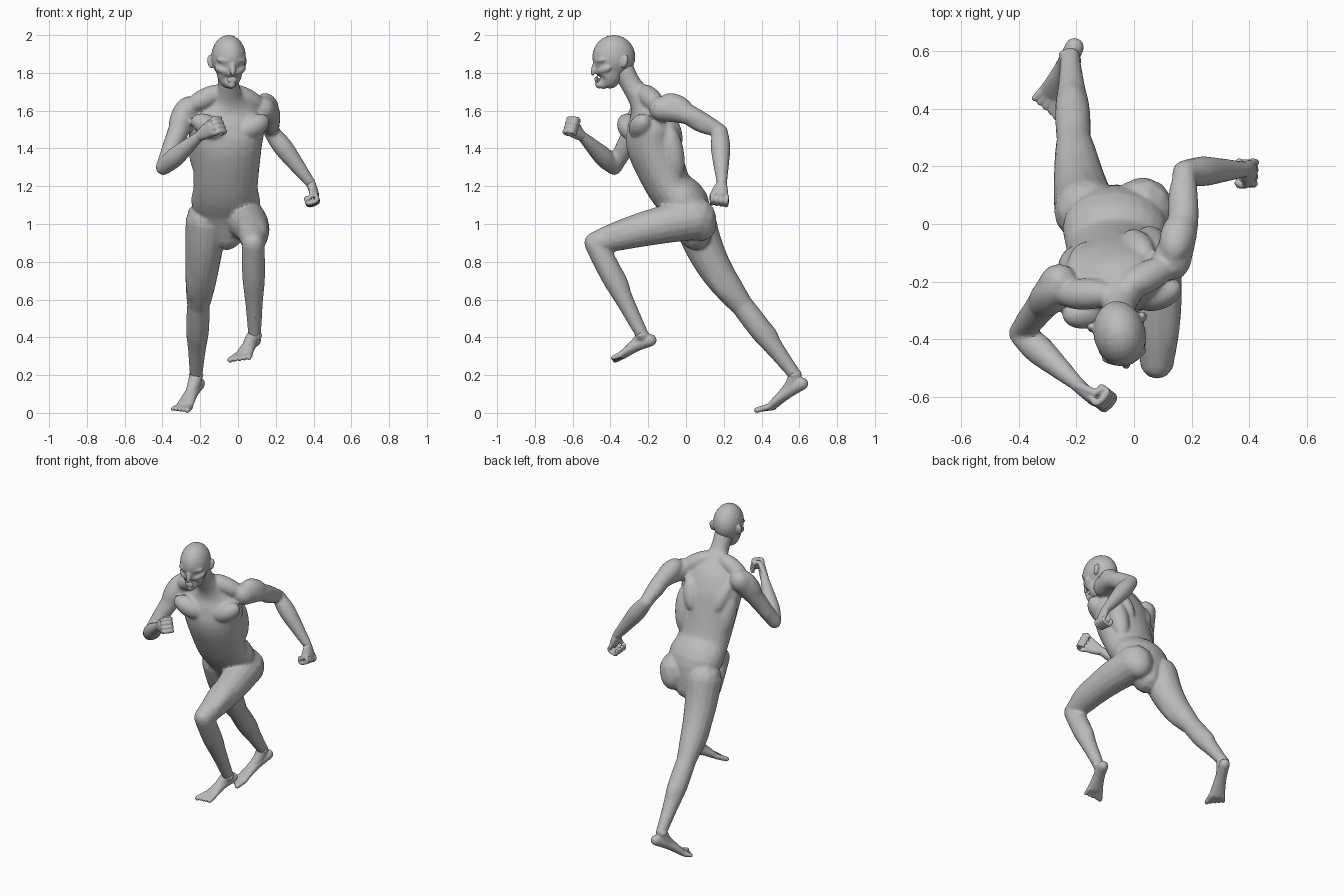
import bpy
import bmesh
import math
from mathutils import Matrix, Vector

default_cube = bpy.data.objects.get("Cube")
if default_cube:
    bpy.data.objects.remove(default_cube)

X_AXIS, Z_AXIS = Vector((1, 0, 0)), Vector((0, 0, 1))

skin = bpy.data.materials.new("skin grey")
skin.use_nodes = True
skin.diffuse_color = (0.5, 0.5, 0.5, 1)
skin.node_tree.nodes["Principled BSDF"].inputs["Base Color"].default_value = skin.diffuse_color


def muscle(bm, start, end, across, up=None):
    """Ellipsoid stretched from start to end."""
    start, end = Vector(start), Vector(end)
    axis = end - start
    turn = axis.to_track_quat('Z', 'Y').to_matrix().to_4x4()
    scale = Matrix.Diagonal((across, up or across, axis.length / 2, 1))
    matrix = Matrix.Translation((start + end) / 2) @ turn @ scale
    bmesh.ops.create_icosphere(bm, subdivisions=3, radius=1, matrix=matrix)


def spline(points, steps=4):
    """Smooth curve through points of any dimension."""
    padded = [points[0]] + points + [points[-1]]
    result = []
    for a, b, c, d in zip(padded, padded[1:], padded[2:], padded[3:]):
        for step in range(steps):
            t = step / steps
            result.append([q + t / 2 * (r - p + t * (2 * p - 5 * q + 4 * r - s + t * (3 * (q - r) + s - p)))
                           for p, q, r, s in zip(a, b, c, d)])
    return result + [list(points[-1])]


def tube(bm, stations, side=X_AXIS, end_side=None, sides=16):
    """Loft oval rings along stations of (x, y, z, width, depth), with round ends."""
    path = spline(stations)
    centres = [Vector(p[:3]) for p in path]
    last = len(path) - 1
    rings = []
    for i, (x, y, z, width, depth) in enumerate(path):
        tangent = (centres[min(i + 1, last)] - centres[max(i - 1, 0)]).normalized()
        u = side.lerp(end_side or side, i / last)
        u = (u - tangent * u.dot(tangent)).normalized()
        v = tangent.cross(u)
        angles = [math.tau * k / sides for k in range(sides)]
        rings.append([bm.verts.new(centres[i] + u * width * math.cos(a) + v * depth * math.sin(a))
                      for a in angles])
    for low, high in zip(rings, rings[1:]):
        for k in range(sides):
            n = (k + 1) % sides
            bm.faces.new((low[k], low[n], high[n], high[k]))
    bm.faces.new(rings[0][::-1])
    bm.faces.new(rings[-1])
    for centre, point in ((centres[0], path[0]), (centres[-1], path[-1])):
        bmesh.ops.create_icosphere(bm, subdivisions=2, radius=min(point[3:]), matrix=Matrix.Translation(centre))


def bone(bm, start, end, profile, bow=Vector()):
    """Round limb from start to end; profile pairs a fraction with a radius, bow bends the middle."""
    tube(bm, [(*(start.lerp(end, t) + bow * math.sin(math.pi * t)), r, r) for t, r in profile])


def finish(name, bm, voxel, keep, smoothing=2):
    """Fuse the overlapping forms into one lightly faceted skin."""
    mesh = bpy.data.meshes.new(name)
    bm.to_mesh(mesh)
    bm.free()
    mesh.materials.append(skin)
    obj = bpy.data.objects.new(name, mesh)
    bpy.context.collection.objects.link(obj)
    fuse = obj.modifiers.new("fuse", 'REMESH')
    fuse.mode, fuse.voxel_size = 'VOXEL', voxel
    soften = obj.modifiers.new("soften", 'SMOOTH')
    soften.factor, soften.iterations = 0.5, smoothing
    reduce = obj.modifiers.new("reduce", 'DECIMATE')
    reduce.ratio = keep
    bpy.ops.object.select_all(action='DESELECT')
    obj.select_set(True)
    bpy.context.view_layer.objects.active = obj
    bpy.ops.object.convert(target='MESH')
    bpy.ops.object.shade_smooth_by_angle(angle=math.radians(35))


def arm(bm, shoulder, elbow, wrist, bow):
    bend = (shoulder.lerp(wrist, .5) - elbow).normalized()
    bone(bm, shoulder, elbow, [(0, .068), (.45, .055), (1, .041)], bow)
    bone(bm, elbow, wrist, [(0, .042), (.3, .052), (.65, .041), (1, .027)])
    muscle(bm, shoulder + Z_AXIS * .06, shoulder.lerp(elbow, .55) + bow, .062)  # deltoid
    for offset in (.02, -.018):                                                # biceps, triceps
        muscle(bm, shoulder.lerp(elbow, .25) + bow, elbow + bend * offset, .046)


def leg(bm, hip, knee, ankle, bow):
    thigh, shin = (knee - hip).normalized(), (ankle - knee).normalized()
    front, shin_front = thigh.cross(X_AXIS), shin.cross(X_AXIS)
    bone(bm, hip, knee, [(0, .113), (.28, .102), (.57, .089), (.83, .074), (1, .059)], bow)
    bone(bm, knee, ankle, [(0, .06), (.35, .061), (.66, .046), (1, .034)])
    muscle(bm, hip + Vector((0, -.05, .1)), hip + Vector((0, .07, -.11)), .095)  # glute
    muscle(bm, knee - thigh * .06 + front * .02, knee + shin * .06 + shin_front * .02, .042)  # kneecap
    muscle(bm, knee.lerp(ankle, .06), knee.lerp(ankle, .62) - shin_front * .025, .05)  # calf
    for s in (-1, 1):                                                                # quadriceps
        offset = X_AXIS * s * .03 + front * .025 + bow
        muscle(bm, hip.lerp(knee, .25) + offset, hip.lerp(knee, .97) + offset * .7, .058)


# Joints of the running pose
right_elbow, right_wrist = Vector((-.395, -.38, 1.3)), Vector((-.205, -.55, 1.465))
left_elbow, left_wrist = Vector((.175, .18, 1.49)), Vector((.385, .19, 1.215))
right_ankle, left_ankle = Vector((-.222, .578, .2)), Vector((.088, -.23, .41))

# Torso and neck, twisted between hips and shoulders
body = bmesh.new()
tube(body, [(-.06, .05, .95, .1, .09), (-.065, 0, 1.1, .18, .125), (-.065, -.09, 1.2, .17, .12),
            (-.06, -.17, 1.4, .185, .14), (-.06, -.185, 1.5, .2, .13), (-.055, -.2, 1.59, .17, .1),
            (-.05, -.235, 1.66, .09, .07), (-.05, -.285, 1.73, .058, .055), (-.05, -.335, 1.82, .058, .058)],
     side=Vector((1, -.1, 0)), end_side=Vector((1, .28, 0)), sides=24)


def on_chest(out, forward, up):
    """Point measured in the twisted, leaning frame of the rib cage."""
    lean = Vector((0, -.3 * up, up))
    return Vector((-.06, -.185, 1.5)) + Matrix.Rotation(math.radians(15), 3, 'Z') @ Vector((out, -forward, 0)) + lean


for s in (-1, 1):
    muscle(body, on_chest(s * .03, .1, -.03), on_chest(s * .21, .07, .06), .06)      # chest
    muscle(body, on_chest(s * .15, -.06, .04), on_chest(s * .12, -.03, -.27), .06)   # side of back
    muscle(body, on_chest(s * .13, -.07, .1), on_chest(s * .07, -.1, -.1), .05)      # shoulder blade
    muscle(body, on_chest(0, -.01, .22), on_chest(s * .22, -.03, .11), .055)         # neck to shoulder

# Limbs
arm(body, Vector((-.26, -.205, 1.61)), right_elbow, right_wrist, Vector((0, 0, .01)))
arm(body, Vector((.13, -.13, 1.61)), left_elbow, left_wrist, Vector((.02, 0, .025)))
leg(body, Vector((-.165, .045, 1.02)), Vector((-.21, .3, .565)), right_ankle, Vector((0, -.035, 0)))
leg(body, Vector((.03, .05, 1.03)), Vector((.08, -.48, .9)), left_ankle, Vector((.02, 0, .01)))
finish("body", body, voxel=.009, keep=.35, smoothing=3)

# Head, modelled upright around the skull centre
head = bmesh.new()
muscle(head, (0, -.115, 0), (0, .115, 0), .091, .117)
tube(head, [(0, -.015, 0, .08, .09), (0, -.022, -.07, .072, .08), (0, -.035, -.12, .058, .062),
            (0, -.055, -.14, .036, .03)])
muscle(head, (0, -.09, -.01), (0, -.118, -.1), .016)                   # nose
muscle(head, (0, -.06, -.145), (0, -.1, -.145), .022)                  # chin
for height in (-.112, -.125):
    muscle(head, (-.03, -.094, height), (.03, -.094, height), .009)    # lips
for s in (-1, 1):
    muscle(head, (0, -.106, -.02), (s * .08, -.07, -.016), .015)       # brow
    muscle(head, (s * .025, -.09, -.08), (s * .08, -.03, -.05), .022)  # cheekbone
    muscle(head, (s * .086, .032, -.06), (s * .094, .05, .01), .016)   # ear
head_place = Matrix.Translation((-.05, -.382, 1.884)) @ Matrix.Rotation(math.radians(12), 4, 'Z')
bmesh.ops.transform(head, matrix=head_place, verts=head.verts)
finish("head", head, voxel=.006, keep=.4)


def hand(name, wrist, knuckle, curl, s):
    """Fist with curled fingers; s tells which way round the thumb sits."""
    bm = bmesh.new()
    along = (knuckle - wrist).normalized()
    curl = (curl - along * curl.dot(along)).normalized()
    thumb = along.cross(curl) * s
    tube(bm, [(*wrist, .028, .026), (*wrist.lerp(knuckle, .5), .038, .024), (*knuckle, .045, .021)], thumb)
    for i in range(4):
        base = knuckle + thumb * (i - 1.5) * .025
        path = [base, base + along * .03, base + along * .03 + curl * .05, base + curl * .05]
        tube(bm, [(*p, .0125, .0125) for p in path], thumb, sides=10)
    tip = knuckle + thumb * .045
    bone(bm, wrist.lerp(knuckle, .3) + thumb * .02, tip + curl * .02, [(0, .018), (1, .013)])
    bone(bm, tip + curl * .02, tip + curl * .05 + along * .01, [(0, .013), (1, .011)])
    finish(name, bm, voxel=.005, keep=.35)


# Fists
hand("right_hand", right_wrist, Vector((-.135, -.615, 1.51)), Vector((.6, .75, 0)), s=1)
hand("left_hand", left_wrist, Vector((.41, .18, 1.15)), Vector((-.93, 0, -.35)), s=-1)


def foot(name, ankle, heel, ball, tip, inner):
    """Bare foot; inner is the sign of the big toe's side."""
    bm = bmesh.new()
    side = Z_AXIS.cross(ball - heel).normalized()
    arch = heel.lerp(ball, .5) + Z_AXIS * .012
    instep = heel.lerp(ball, .4) + Z_AXIS * .03
    tube(bm, [(*heel, .033, .033), (*arch, .036, .032), (*ball, .05, .021)], side)
    tube(bm, [(*ankle, .036, .036), (*instep, .033, .033), (*ball, .02, .02)], side)
    muscle(bm, ankle - side * .042, ankle + side * .042, .025)
    for i in range(5):
        shift = side * inner * (2 - i) * .021
        end = tip + shift * 1.15 - (tip - ball) * .1 * i
        bone(bm, ball + shift * .8, end, [(0, .017), (1, .0115 if i else .015)])
    finish(name, bm, voxel=.005, keep=.35)


# Bare feet
foot("right_foot", right_ankle, Vector((-.207, .615, .155)), Vector((-.285, .45, .032)),
     Vector((-.312, .395, .014)), inner=1)
foot("left_foot", left_ankle, Vector((.09, -.188, .385)), Vector((.03, -.335, .307)),
     Vector((.003, -.393, .28)), inner=-1)
